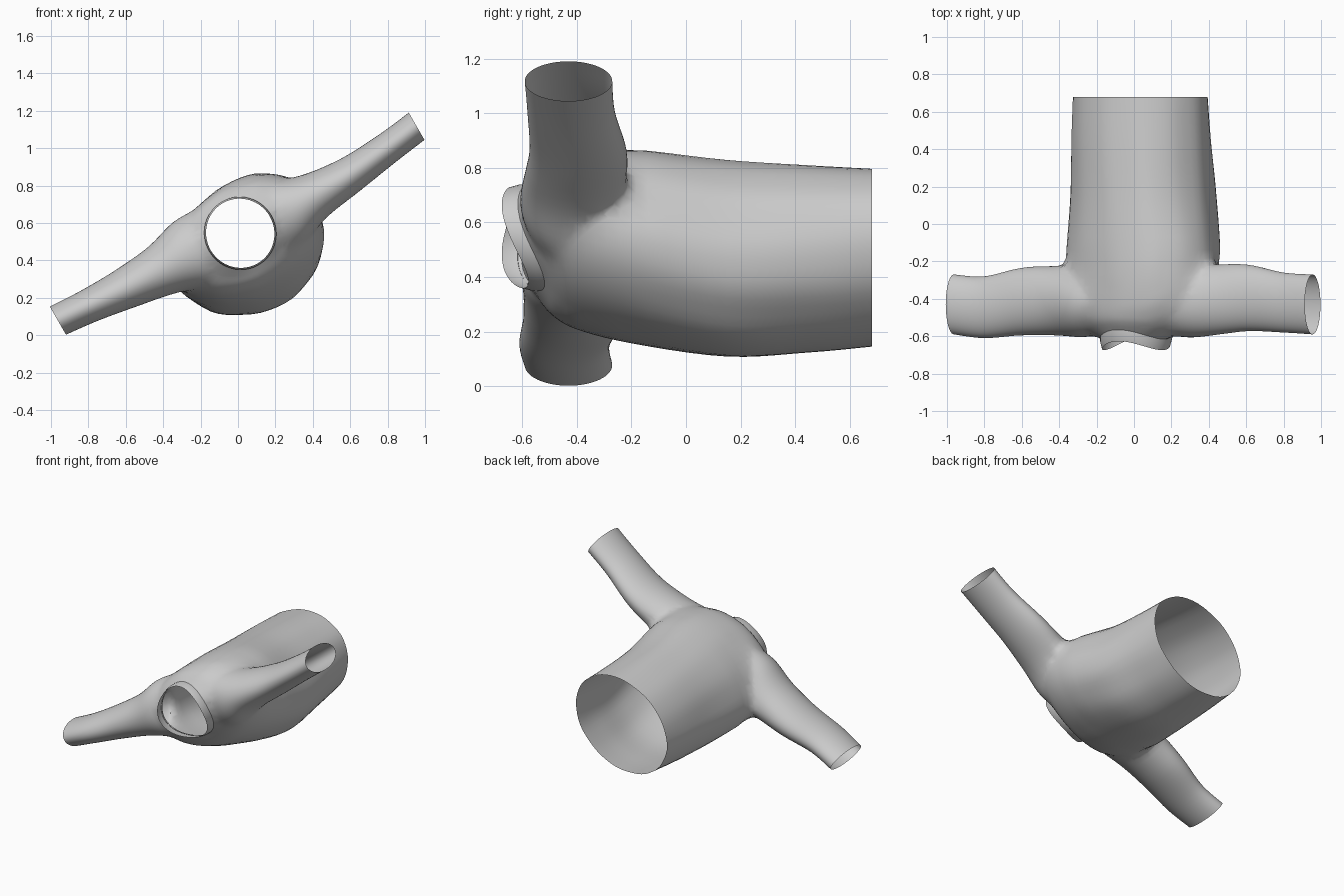
import bpy, bmesh
from math import sin, cos, pi, radians
from mathutils import Vector

if "Cube" in bpy.data.objects:
    bpy.data.objects.remove(bpy.data.objects["Cube"])

SEG = 56
TILT = radians(30)                       # the garment leans about its long (y) axis
T = Vector((cos(TILT), 0, sin(TILT)))    # across the shoulders
N = Vector((-sin(TILT), 0, cos(TILT)))   # back of the garment
Y = Vector((0, 1, 0))


def smooth_rows(rows, steps):
    """Catmull-Rom interpolation between rows of section values."""
    out = []
    for i in range(len(rows) - 1):
        p0, p1, p2, p3 = (rows[max(0, min(len(rows) - 1, i + k))] for k in (-1, 0, 1, 2))
        for s in range(steps):
            t = s / steps
            out.append([0.5 * (2 * b + (c - a) * t + (2 * a - 5 * b + 4 * c - d) * t * t
                               + (3 * b - a - 3 * c + d) * t ** 3)
                        for a, b, c, d in zip(p0, p1, p2, p3)])
    return out + [list(rows[-1])]


def loft(name, rings, caps=True):
    """Skin rings of points; caps are fans around a centre point."""
    bm = bmesh.new()
    loops = [[bm.verts.new(p) for p in r] for r in rings]
    for a, b in zip(loops, loops[1:]):
        for i in range(SEG):
            j = (i + 1) % SEG
            bm.faces.new((a[i], a[j], b[j], b[i]))
    centres = []
    if caps:
        for ring in (loops[0], loops[-1]):
            c = bm.verts.new(sum((v.co for v in ring), Vector()) / SEG)
            centres.append(c.co.copy())
            for i in range(SEG):
                bm.faces.new((ring[i], ring[(i + 1) % SEG], c))
    bmesh.ops.recalc_face_normals(bm, faces=bm.faces)
    me = bpy.data.meshes.new(name)
    bm.to_mesh(me)
    bm.free()
    ob = bpy.data.objects.new(name, me)
    bpy.context.collection.objects.link(ob)
    return ob, centres


def angles():
    return [2 * pi * i / SEG for i in range(SEG)]


def neck_ring(grow, lift):
    """Saddle-shaped neckline: high at the shoulders, lowest at the front."""
    c = Vector((0.012, 0, 0.545))
    return [c + T * (0.178 + grow) * cos(a) + N * (0.182 + grow) * sin(a)
            + Y * (-0.565 - lift - 0.035 * cos(2 * a) - 0.025 * sin(a)) for a in angles()]


# Torso: y, x, z, half width, half depth, fold strength, belly skew
torso_rows = [(0.68, 0.035, 0.47, 0.375, 0.308, 0.004, 0),
              (0.45, 0.035, 0.457, 0.385, 0.328, 0.006, 0.02),
              (0.15, 0.04, 0.45, 0.4, 0.345, 0.007, 0.045),
              (-0.2, 0.035, 0.492, 0.435, 0.322, 0.003, 0.06),
              (-0.4, 0.02, 0.52, 0.42, 0.285, 0, 0.04),
              (-0.5, 0.012, 0.535, 0.35, 0.25, 0, 0.01),
              (-0.55, 0.012, 0.543, 0.265, 0.215, 0, 0)]
rings = []
for y, x, z, a, b, f, skew in smooth_rows(torso_rows, 5):
    k = min(1, max(0, (-0.42 - y) / 0.13))   # blend toward the neckline shape
    ring = []
    for g in angles():
        w = 1 + f * (sin(7 * g + 2 * y) + 0.6 * sin(12 * g))
        sad = k * (-0.025 * cos(2 * g) - 0.022 * sin(g))
        shift = skew * abs(sin(g)) ** 1.5
        ring.append(Vector((x, y + sad, z)) + T * (a * w * cos(g) + shift) + N * b * w * sin(g))
    rings.append(ring)
rings.append(neck_ring(0.01, 0.015))
shirt, open_ends = loft("shirt_body", rings)

# Sleeves: x, y, z, half height, half thickness (cuff first)
sleeve_rows = {
    "right_sleeve": [(0.955, -0.43, 1.117, 0.16, 0.084), (0.8, -0.42, 1.0, 0.16, 0.086),
                     (0.6, -0.395, 0.857, 0.178, 0.1), (0.4, -0.41, 0.738, 0.19, 0.132),
                     (0.26, -0.42, 0.655, 0.187, 0.19), (0.12, -0.41, 0.59, 0.145, 0.2)],
    "left_sleeve": [(-0.963, -0.43, 0.078, 0.16, 0.087), (-0.8, -0.445, 0.155, 0.165, 0.092),
                    (-0.6, -0.415, 0.25, 0.18, 0.112), (-0.4, -0.41, 0.352, 0.187, 0.145),
                    (-0.25, -0.42, 0.437, 0.187, 0.198), (-0.12, -0.41, 0.49, 0.145, 0.21)]}
for name, rows in sleeve_rows.items():
    rings = [[Vector((x, y, z)) + Y * h * cos(g) + N * d * sin(g) for g in angles()]
             for x, y, z, h, d in smooth_rows(rows, 5)]
    sleeve, ends = loft(name, rings)
    open_ends.append(ends[0])
    mod = shirt.modifiers.new(name, 'BOOLEAN')
    mod.operation, mod.solver, mod.object = 'UNION', 'EXACT', sleeve
    sleeve.hide_render = True

# Merge sleeves into the body and open hem, neck and cuffs
bpy.context.view_layer.update()
dg = bpy.context.evaluated_depsgraph_get()
merged = bpy.data.meshes.new_from_object(shirt.evaluated_get(dg))
shirt.modifiers.clear()
shirt.data = merged
for name in sleeve_rows:
    bpy.data.objects.remove(bpy.data.objects[name])
bm = bmesh.new()
bm.from_mesh(merged)
caps = [v for v in bm.verts if any((v.co - c).length < 1e-3 for c in open_ends)]
bmesh.ops.delete(bm, geom=caps, context='VERTS')

# Soften the armhole seams
bmesh.ops.remove_doubles(bm, verts=bm.verts, dist=0.009)
seam = [v for v in bm.verts if 0.12 < abs(v.co.x) < 0.5 and v.co.y < -0.17 and not v.is_boundary]
for _ in range(8):
    bmesh.ops.smooth_vert(bm, verts=seam, factor=0.4,
                          use_axis_x=True, use_axis_y=True, use_axis_z=True)
bm.to_mesh(merged)
bm.free()

# Collar band standing around the neckline
collar, _ = loft("collar", [neck_ring(0.014, 0.0), neck_ring(0.014, 0.035),
                            neck_ring(0.004, 0.072)], caps=False)

for ob in (shirt, collar):
    bpy.ops.object.select_all(action='DESELECT')
    ob.select_set(True)
    bpy.context.view_layer.objects.active = ob
    bpy.ops.object.shade_smooth_by_angle(angle=radians(50))
